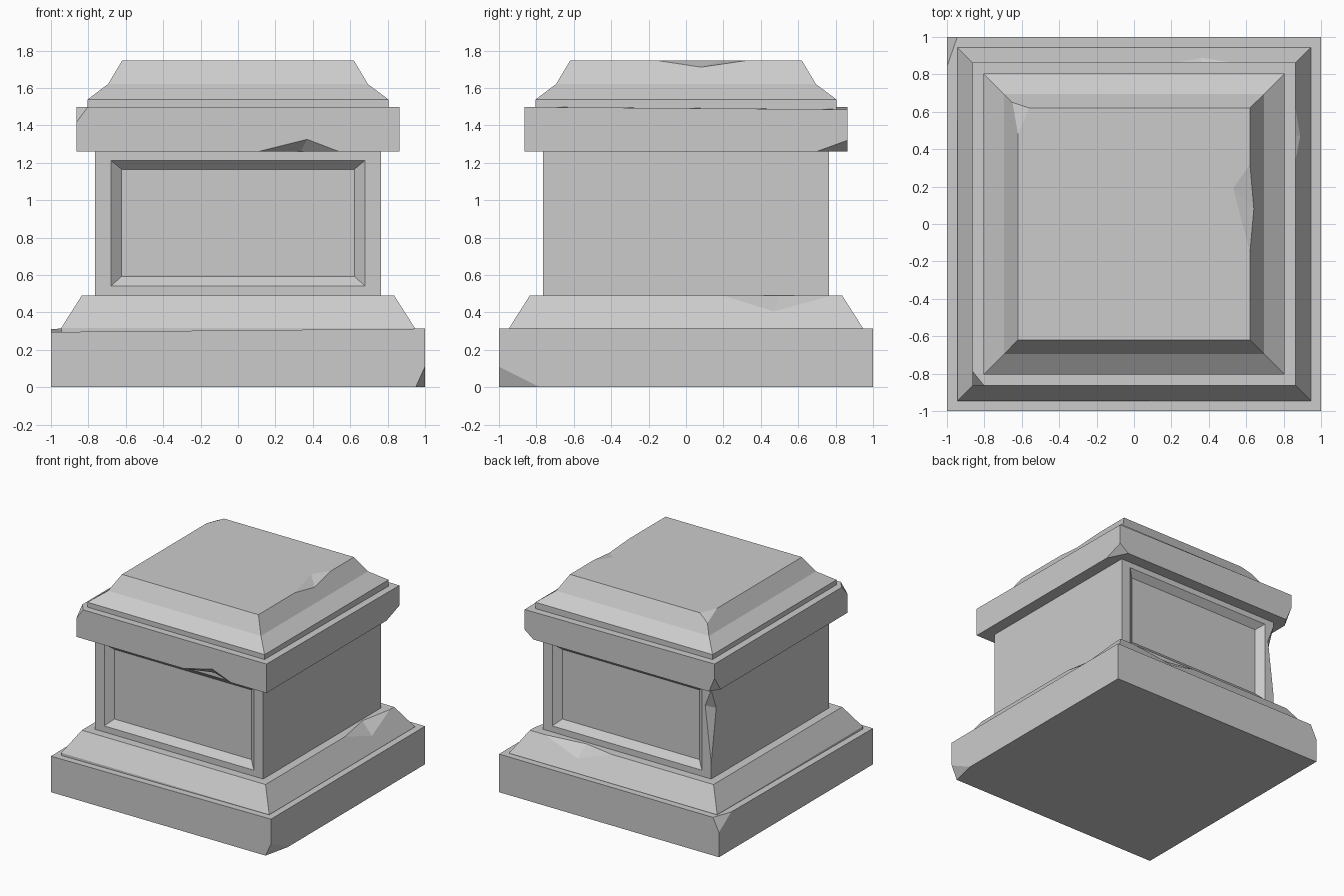
import bpy, bmesh
from mathutils import Vector

if "Cube" in bpy.data.objects:
    bpy.data.objects.remove(bpy.data.objects["Cube"])


def finish(bm, name):
    bmesh.ops.recalc_face_normals(bm, faces=bm.faces)
    me = bpy.data.meshes.new(name)
    bm.to_mesh(me)
    bm.free()
    ob = bpy.data.objects.new(name, me)
    bpy.context.collection.objects.link(ob)
    return ob


def square_loft(name, profile, tweaks=()):
    """Stack square rings (half width, z); tweaks set z of (ring, corner)."""
    bm = bmesh.new()
    rings = [[bm.verts.new((sx * r, sy * r, z))
              for sx, sy in ((-1, -1), (1, -1), (1, 1), (-1, 1))]
             for r, z in profile]
    for a, b in zip(rings, rings[1:]):
        for i in range(4):
            j = (i + 1) % 4
            bm.faces.new((a[i], a[j], b[j], b[i]))
    bm.faces.new(rings[0][::-1])
    bm.faces.new(rings[-1])
    for ring, corner, z in tweaks:
        rings[ring][corner].co.z = z
    return finish(bm, name)


def chip(ob, corner, *pts):
    """Knock off the stone between the given points and the corner."""
    k = Vector(corner)
    pts = [Vector(p) for p in pts]
    centre = sum(pts, Vector()) / len(pts)
    bm = bmesh.new()
    for p in pts + [k + (k - centre) * 2]:
        bm.verts.new(p)
    bmesh.ops.convex_hull(bm, input=bm.verts)
    cutter = finish(bm, "chip_cutter")
    mod = ob.modifiers.new("chip", 'BOOLEAN')
    mod.operation, mod.solver, mod.object = 'DIFFERENCE', 'EXACT', cutter
    dg = bpy.context.evaluated_depsgraph_get()
    me = bpy.data.meshes.new_from_object(ob.evaluated_get(dg))
    ob.modifiers.clear()
    ob.data = me
    bpy.data.objects.remove(cutter)


def corner_chip(ob, corner, dx, dy, dz):
    x, y, z = corner
    chip(ob, corner, (x + dx, y, z), (x, y + dy, z), (x, y, z + dz))


def edge_chip(ob, a, b, c, d):
    chip(ob, (Vector(a) + Vector(b)) / 2, a, b, c, d)


# Bottom block
base = square_loft("base_block", [(1, 0), (1, .313)], [(1, 0, .295)])
corner_chip(base, (1, -1, 0), -.05, .22, .11)
corner_chip(base, (-1, 1, .313), .055, -.16, -.11)

# Sloped plinth
plinth = square_loft("sloped_plinth", [(.945, .28), (.945, .317), (.835, .49)])
edge_chip(plinth, (.835, .2, .49), (.835, .78, .49), (.78, .5, .49), (.889, .47, .405))
edge_chip(plinth, (.09, .835, .49), (.70, .835, .49), (.35, .79, .49), (.36, .889, .405))

# Shaft with recessed front and back panels
bm = bmesh.new()
bmesh.ops.create_cube(bm, size=1)
for v in bm.verts:
    v.co = (v.co.x * 1.53, v.co.y * 1.53, .875 + v.co.z * .79)
for face in [f for f in bm.faces if abs(f.normal.y) > .9]:
    side = 1 if face.normal.y > 0 else -1
    for hw, z0, z1, y in ((.68, .54, 1.213, .765), (.622, .593, 1.165, .715)):
        bmesh.ops.inset_individual(bm, faces=[face], thickness=.01)
        for v in face.verts:
            v.co = (hw if v.co.x > 0 else -hw, side * y,
                    z1 if v.co.z > .875 else z0)
shaft = finish(bm, "panelled_shaft")
edge_chip(shaft, (-.765, .765, .62), (-.765, .765, 1.22),
          (-.71, .765, 1.08), (-.765, .70, 1.05))

# Cornice slab
cornice = square_loft("cornice", [(.863, 1.26), (.863, 1.498)], [(1, 2, 1.485)])
edge_chip(cornice, (.11, -.863, 1.26), (.54, -.863, 1.26),
          (.335, -.79, 1.26), (.37, -.863, 1.325))
corner_chip(cornice, (-.863, -.863, 1.498), .06, .075, -.08)
corner_chip(cornice, (.863, .863, 1.26), -.08, -.165, .06)
corner_chip(cornice, (-.863, .863, 1.26), .05, -.08, .12)

# Stepped and sloped cap
cap = square_loft("cap", [(.805, 1.48), (.805, 1.538), (.695, 1.62), (.62, 1.746)])
edge_chip(cap, (.62, -.15, 1.746), (.62, .32, 1.746), (.53, .19, 1.746), (.641, .08, 1.711))
chip(cap, (-.62, .62, 1.746), (-.56, .62, 1.746), (-.62, .48, 1.746), (-.65, .65, 1.696))
